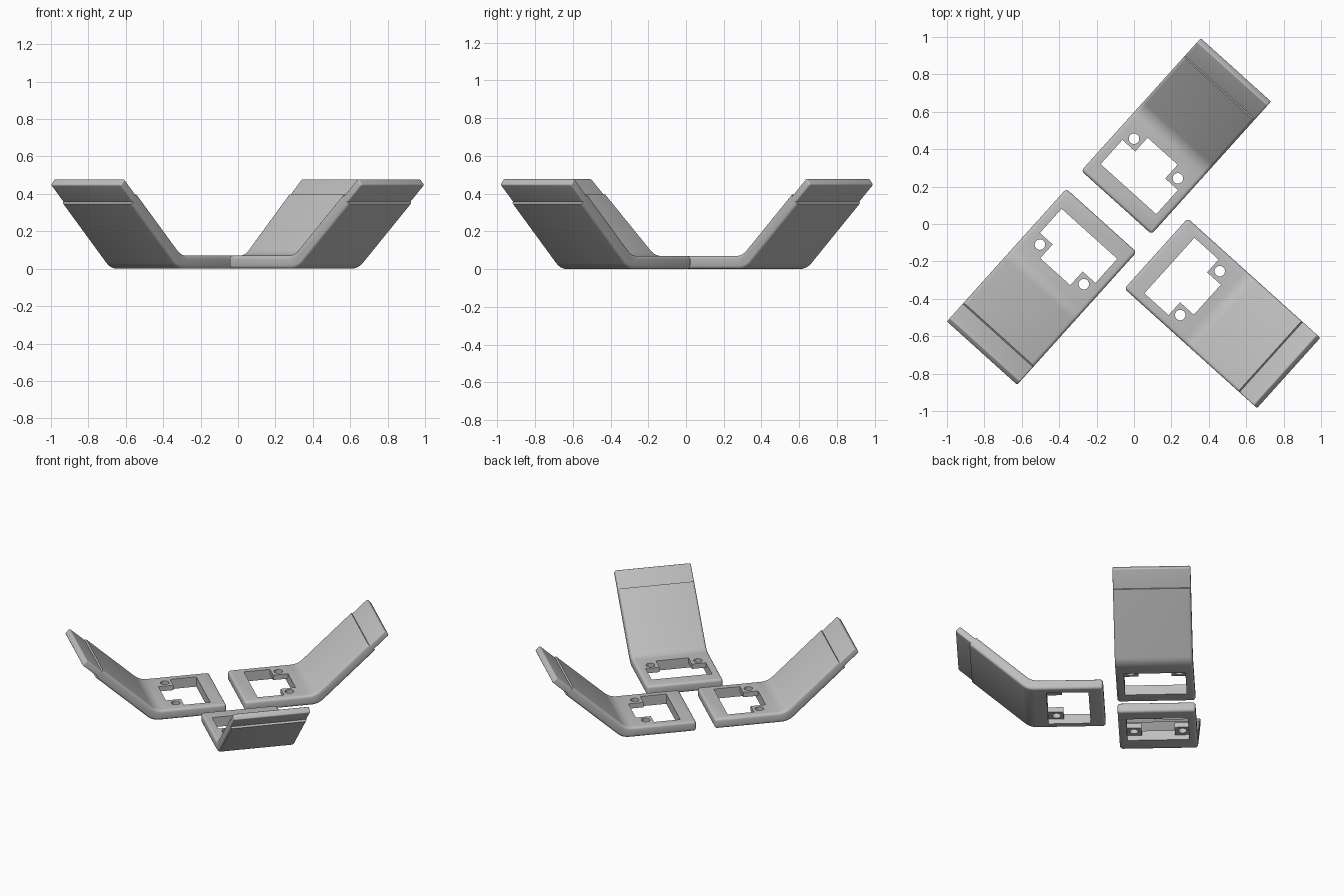
import bpy, bmesh, math
from mathutils import Vector, Matrix

if "Cube" in bpy.data.objects:
    bpy.data.objects.remove(bpy.data.objects["Cube"])

WIDTH = 0.506            # bracket width
THICK = 0.07             # plate thickness
TILT = math.radians(42.5)
D = Vector((math.cos(TILT), math.sin(TILT)))    # direction up the slope
N = Vector((-math.sin(TILT), math.cos(TILT)))   # slope normal

grey = bpy.data.materials.new("light grey")
grey.diffuse_color = (0.52, 0.52, 0.52, 1)
grey.use_nodes = True
grey.node_tree.nodes["Principled BSDF"].inputs["Base Color"].default_value = grey.diffuse_color


def fillet(corner, tangent, steps=8):
    """Smooth bend from the flat base into the slope."""
    a, b = corner - Vector((tangent, 0)), corner + D * tangent
    radius = tangent / math.tan(TILT / 2)
    centre = a + Vector((0, radius))
    return [centre + Vector((math.sin(t), -math.cos(t))) * radius
            for t in (TILT * i / steps for i in range(steps + 1))]


def add_object(name, bm):
    bmesh.ops.recalc_face_normals(bm, faces=bm.faces[:])
    mesh = bpy.data.meshes.new(name)
    bm.to_mesh(mesh)
    bm.free()
    mesh.materials.append(grey)
    ob = bpy.data.objects.new(name, mesh)
    bpy.context.collection.objects.link(ob)
    return ob


def plate(name, profile, width, bevel, square_cap):
    """Side profile extruded across the width, edges rounded except on one cap."""
    bm = bmesh.new()
    left = [bm.verts.new((p.x, -width / 2, p.y)) for p in profile]
    right = [bm.verts.new((p.x, width / 2, p.y)) for p in profile]
    bm.faces.new(left)
    bm.faces.new(right)
    n = len(profile)
    for i in range(n):
        j = (i + 1) % n
        bm.faces.new((left[i], left[j], right[j], right[i]))
    bmesh.ops.recalc_face_normals(bm, faces=bm.faces[:])
    i, j = square_cap
    cap = {left[i], left[j], right[i], right[j]}
    edges = [e for e in bm.edges
             if e.calc_face_angle() > 0.5 and not set(e.verts) <= cap]
    bmesh.ops.bevel(bm, geom=edges, offset=bevel, segments=4, profile=0.5,
                    affect='EDGES', clamp_overlap=True)
    return add_object(name, bm)


def box(name, x0, x1, half_y, z0, z1):
    bm = bmesh.new()
    mat = Matrix.Translation(((x0 + x1) / 2, 0, (z0 + z1) / 2)) \
        @ Matrix.Diagonal((x1 - x0, 2 * half_y, z1 - z0, 1))
    bmesh.ops.create_cube(bm, size=1, matrix=mat)
    return add_object(name, bm)


def screw_hole(y):
    bm = bmesh.new()
    bmesh.ops.create_cone(bm, cap_ends=True, segments=32, radius1=0.028, radius2=0.028,
                          depth=0.4, matrix=Matrix.Translation((0.316, y, 0)))
    return add_object("screw_hole_cutter", bm)


def smooth(ob):
    bpy.ops.object.select_all(action='DESELECT')
    ob.select_set(True)
    bpy.context.view_layer.objects.active = ob
    bpy.ops.object.shade_smooth_by_angle(angle=math.radians(30))


# Bent bracket plate: flat base and sloping arm
bend_low = Vector((0.49, 0))
bend_high = Vector((0.49 - THICK * math.tan(TILT / 2), THICK))
arm_low = bend_low + D * (0.345 / D.y)
arm_high = arm_low + N * THICK
low = [Vector((0, 0))] + fillet(bend_low, 0.045) + [arm_low]
high = [Vector((0, THICK))] + fillet(bend_high, 0.045) + [arm_high]
bracket = plate("bracket", low + high[::-1], WIDTH, 0.018, (len(low) - 1, len(low)))

# Window with two screw tabs, recessed underneath
cutters = [box("window_cutter", 0.096, 0.27, 0.2, -0.2, 0.2),
           box("notch_cutter", 0.2, 0.369, 0.108, -0.21, 0.21),
           box("recess_cutter", 0.096, 0.369, 0.2, -0.22, 0.035),
           screw_hole(-0.158), screw_hole(0.158)]
bpy.context.view_layer.objects.active = bracket
for cutter in cutters:
    cutter.hide_render = True
    mod = bracket.modifiers.new("cut", 'BOOLEAN')
    mod.operation, mod.solver, mod.object = 'DIFFERENCE', 'EXACT', cutter
    bpy.ops.object.modifier_apply(modifier=mod.name)
    bpy.data.objects.remove(cutter)
smooth(bracket)

# Thinner end lip, stepped in on both faces
lip_low = arm_low + N * 0.014 - D * 0.02
lip_end = lip_low + D * 0.157
lip = plate("end_lip", [lip_low, lip_end, lip_end + N * 0.044, lip_low + N * 0.044],
            WIDTH, 0.009, (0, 3))
smooth(lip)

# Three copies arranged around the centre
places = [(-0.094, 0.115, 48), (0.118, -0.158, -42), (-0.174, 0.019, 228)]
for k, (x, y, angle) in enumerate(places):
    for part in (bracket, lip):
        ob = part if k == 0 else part.copy()
        if k:
            bpy.context.collection.objects.link(ob)
            ob.name = f"{part.name}_{k + 1}"
        ob.location = (x, y, 0)
        ob.rotation_euler = (0, 0, math.radians(angle))
